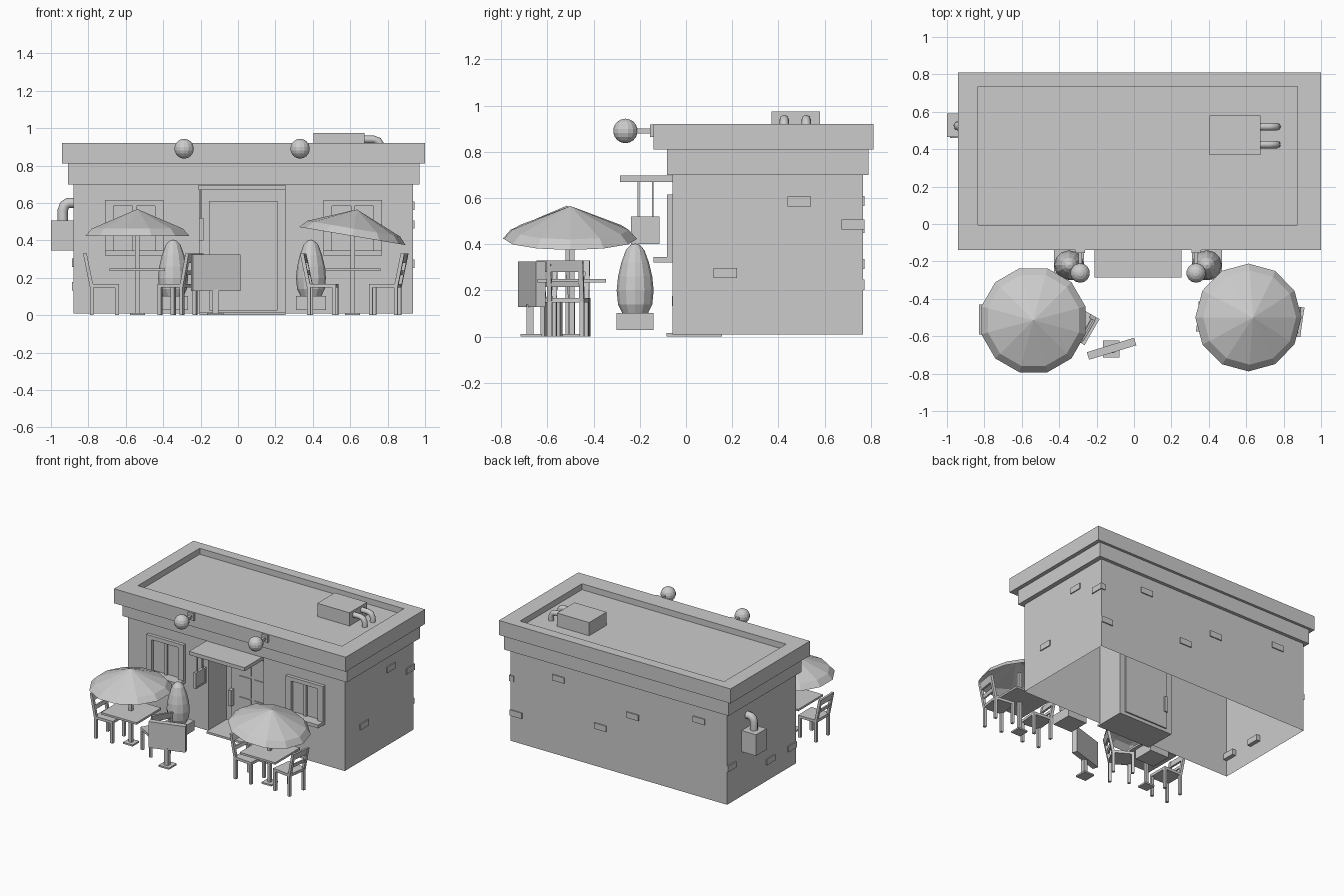
import bpy, bmesh, math
from mathutils import Vector, Matrix

if "Cube" in bpy.data.objects:
    bpy.data.objects.remove(bpy.data.objects["Cube"])


def finish(name, bm, mat=None):
    me = bpy.data.meshes.new(name)
    bm.to_mesh(me)
    bm.free()
    ob = bpy.data.objects.new(name, me)
    bpy.context.collection.objects.link(ob)
    if mat:
        ob.matrix_world = mat
    return ob


def add_box(bm, x0, x1, y0, y1, z0, z1):
    m = Matrix.Translation(((x0 + x1) / 2, (y0 + y1) / 2, (z0 + z1) / 2))
    m = m @ Matrix.Diagonal((x1 - x0, y1 - y0, z1 - z0, 1))
    return bmesh.ops.create_cube(bm, size=1, matrix=m)['verts']


def boxes(name, items, mat=None):
    bm = bmesh.new()
    for b in items:
        add_box(bm, *b)
    return finish(name, bm, mat)


def lathe(name, profile, n, mat=None):
    bm = bmesh.new()
    vs = [bm.verts.new((r, 0, z)) for r, z in profile]
    es = [bm.edges.new(p) for p in zip(vs, vs[1:])]
    bmesh.ops.spin(bm, geom=vs + es, cent=(0, 0, 0), axis=(0, 0, 1),
                   angle=2 * math.pi, steps=n, use_merge=True)
    bmesh.ops.remove_doubles(bm, verts=bm.verts, dist=1e-4)
    bmesh.ops.recalc_face_normals(bm, faces=bm.faces)
    return finish(name, bm, mat)


def pipe(name, pts, r):
    cu = bpy.data.curves.new(name, 'CURVE')
    cu.dimensions = '3D'
    cu.bevel_depth = r
    cu.bevel_resolution = 2
    cu.use_fill_caps = True
    sp = cu.splines.new('POLY')
    sp.points.add(len(pts) - 1)
    for p, c in zip(sp.points, pts):
        p.co = (*c, 1)
    ob = bpy.data.objects.new(name, cu)
    bpy.context.collection.objects.link(ob)


def place(x, y, z=0, rot=0):
    return Matrix.Translation((x, y, z)) @ Matrix.Rotation(math.radians(rot), 4, 'Z')


# Hollow walls, open underneath, with a recessed doorway
L, R, F, B, Z0, Z1 = -.88, .935, -.058, .765, .01, .70
DL, DR, DY, DZ = -.205, .255, .155, .67
bm = bmesh.new()


def quad(a, b, z0=Z0, z1=Z1):
    bm.faces.new([bm.verts.new(c) for c in
                  ((*a, z0), (*b, z0), (*b, z1), (*a, z1))])


quad((L, F), (DL, F))
quad((DR, F), (R, F))
quad((DL, F), (DR, F), DZ, Z1)
quad((R, F), (R, B))
quad((R, B), (L, B))
quad((L, B), (L, F))
quad((DL, F), (DL, DY), Z0, DZ)
quad((DL, DY), (DR, DY), Z0, DZ)
quad((DR, DY), (DR, F), Z0, DZ)
bm.faces.new([bm.verts.new(c) for c in
              ((DL, F, DZ), (DL, DY, DZ), (DR, DY, DZ), (DR, F, DZ))])
bmesh.ops.remove_doubles(bm, verts=bm.verts, dist=1e-4)
finish("walls", bm)

# Cornice and roof with sunken deck
boxes("lower_cornice", [(-.91, .97, -.083, .79, .70, .81)])
bm = bmesh.new()
add_box(bm, -.94, 1, -.14, .81, .81, .92)
top = max(bm.faces, key=lambda f: f.calc_center_median().z)
bmesh.ops.inset_region(bm, faces=[top], thickness=.1)
for v in top.verts:
    v.co.x = -.835 if v.co.x < 0 else .875
    v.co.y = -.005 if v.co.y < .3 else .735
ext = bmesh.ops.extrude_discrete_faces(bm, faces=[top])['faces'][0]
bmesh.ops.translate(bm, verts=ext.verts, vec=(0, 0, -.045))
finish("roof_parapet", bm)

# Roof cooling unit and pipes
boxes("roof_unit", [(.405, .675, .37, .58, .87, .975)])
for y in (.425, .52):
    pipe("roof_pipe", [(.66, y, .94), (.725, y, .94), (.75, y, .932),
                       (.763, y, .91), (.765, y, .87)], .02)

# Door, handle, step and canopy
boxes("door", [(-.155, .21, DY - .012, DY + .01, .025, .61)])
boxes("door_panels", [(x, x + .1, DY - .018, DY, z, z + .145)
                      for x in (-.085, .04) for z in (.08, .24, .405)])
boxes("door_handle", [(-.157, -.132, .105, .175, .15, .27)])
boxes("door_step", [(DL, DR, -.085, DY, .0, .015)])
boxes("door_canopy", [(-.21, .255, -.285, F, .67, .697)])

# Hanging sign
boxes("hanging_sign", [(-.203, -.189, -.23, -.12, .41, .51)]
      + [(-.208, -.184, y, y + .012, .40, .52) for y in (-.237, -.127)]
      + [(-.208, -.184, -.237, -.115, z, z + .012) for z in (.40, .508)]
      + [(-.2, -.192, y, y + .008, .52, .67) for y in (-.21, -.148)])

# Windows with frames and sills
for x0 in (-.71, .457):
    x1 = x0 + .312
    boxes("window_frame", [(x0, x0 + .045, -.083, F, .32, .615),
                           (x1 - .045, x1, -.083, F, .32, .615),
                           (x0, x1, -.083, F, .585, .615),
                           (x0 + .146, x0 + .166, -.075, F, .32, .6)])
    boxes("window_sill", [(x0, x1, -.14, F, .32, .345)])

# Loose bricks standing out of the walls
def bricks(name, spots, axis, at):
    w, h, t = .05, .022, .008
    items = []
    for u, z in spots:
        if axis == 'x':
            items.append((u - w, u + w, at - .03, at + .008, z - h, z + h))
        else:
            items.append((at - .008 if at < 0 else at - .03,
                          at + .03 if at < 0 else at + .008,
                          u - w, u + w, z - h, z + h))
    boxes(name, items)


bricks("back_bricks", [(.53, .587), (.885, .225), (.18, .315), (-.09, .47), (-.645, .587)], 'x', B)
bricks("right_bricks", [(.49, .585), (.17, .275), (.722, .485)], 'y', R)
bricks("left_bricks", [(.715, .28), (-.01, .155), (.25, .155)], 'y', L)

# Wall meter with dial and elbow pipe
boxes("meter_box", [(-1, L, .465, .59, .345, .505)])
lathe("meter_dial", [(0, .006), (.048, .006), (.048, 0)], 16,
      Matrix.Translation((-.935, .465, .423)) @ Matrix.Rotation(math.pi / 2, 4, 'X'))
pipe("meter_pipe", [(-.937, .525, .5), (-.937, .525, .56), (-.928, .525, .587),
                    (-.908, .525, .6), (-.87, .525, .6)], .028)

# Globe lamps on brackets and topiary planters
for x in (-.288, .332):
    bm = bmesh.new()
    bmesh.ops.create_uvsphere(bm, u_segments=14, v_segments=9, radius=.053)
    finish("lamp_globe", bm, place(x, -.262, .89))
    boxes("lamp_bracket", [(x - .01, x + .01, -.225, -.14, .88, .90),
                           (x - .025, x + .025, -.155, -.138, .863, .917)])
for x in (-.347, .39):
    boxes("planter", [(x - .08, x + .08, -.3, -.14, .028, .102)])
    lathe("topiary", [(0, .095), (.055, .1), (.074, .14), (.08, .2), (.074, .26),
                      (.06, .32), (.04, .375), (.02, .397), (0, .404)], 12,
          place(x, -.22))

# Board sign on a post
boxes("board_panel", [(-.132, .132, -.021, .021, .128, .325)], place(-.12, -.667, 0, 17))
boxes("board_stand", [(-.135, -.105, -.69, -.66, .01, .14),
                      (-.165, -.078, -.715, -.622, 0, .012)])

# Tables with parasols
for x, y, tilt in ((-.538, -.515, 0), (.613, -.5, 9.6)):
    boxes("table", [(-.148, .148, -.148, .148, .235, .25),
                    (-.04, .04, -.04, .04, 0, .012),
                    (-.012, .012, -.012, .012, .01, .47)], place(x, y + .005))
    m = (Matrix.Translation((x, y, .43)) @ Matrix.Rotation(math.radians(tilt), 4, 'Y')
         @ Matrix.Rotation(math.radians(15 if tilt == 0 else 0), 4, 'Z'))
    lathe("parasol", [(0, .137), (.252, .033), (.288, -.007)], 12, m)

# Chairs, with the back on local +x
def chair(x, y, rot):
    bm = bmesh.new()
    for s in (-1, 1):
        c = s * .07
        for lx in (-.065, .07):
            add_box(bm, lx - .01, lx + .01, c - .01, c + .01, 0, .15)
        add_box(bm, .06, .08, c - .01, c + .01, .15, .33)
    add_box(bm, -.075, .08, -.08, .08, .148, .168)
    add_box(bm, .063, .079, -.08, .08, .28, .33)
    add_box(bm, .064, .076, -.07, .07, .215, .24)
    # lean the back outward
    for v in bm.verts:
        if v.co.z > .17:
            v.co.x += (v.co.z - .17) * .23
    finish("chair", bm, place(x, y, 0, rot))


chair(-.712, -.51, 180)
chair(-.325, -.52, -30)
chair(.455, -.505, 175)
chair(.785, -.51, -8)
